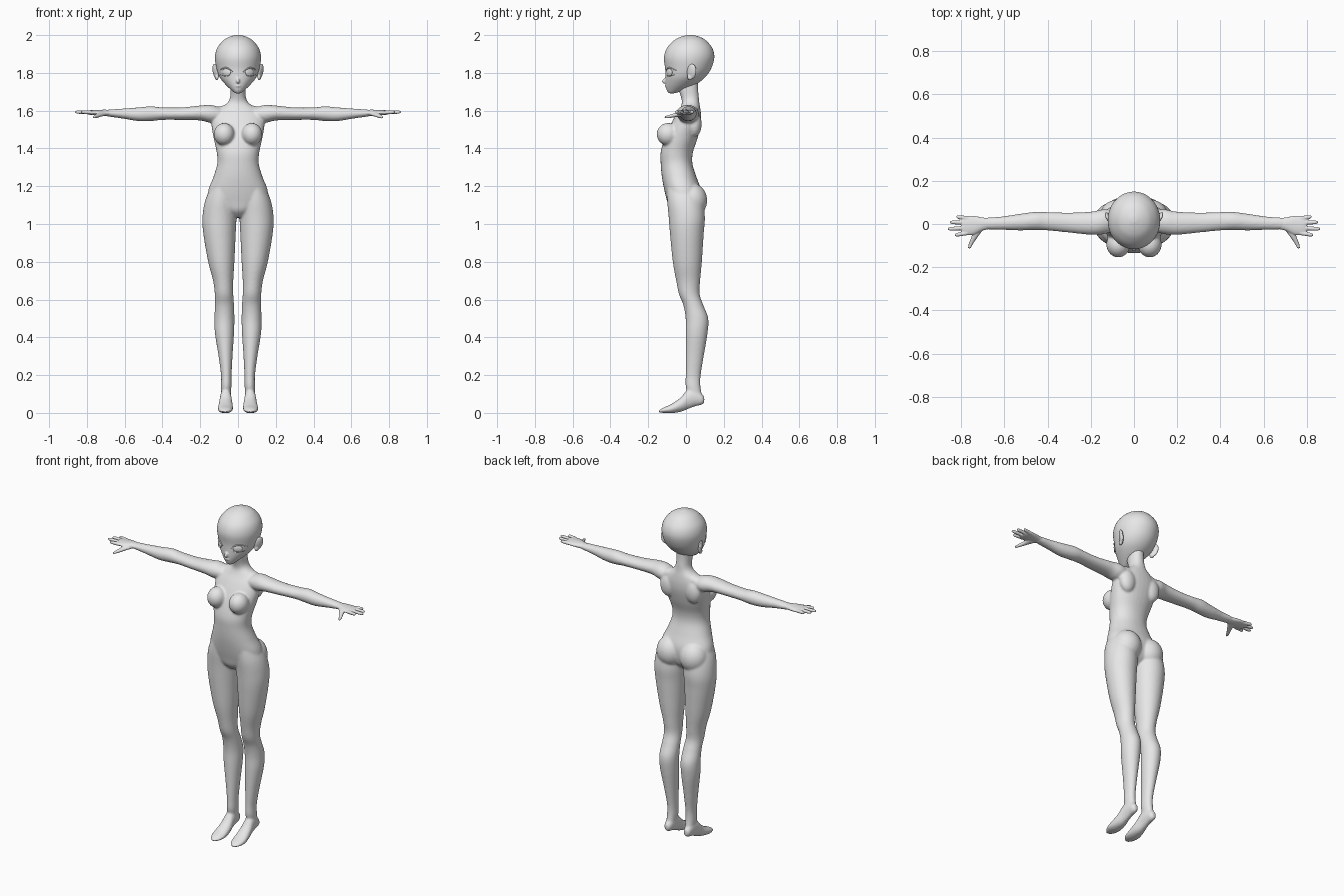
import bpy
import bmesh
import math
from mathutils import Matrix, Vector

cube = bpy.data.objects.get("Cube")
if cube:
    bpy.data.objects.remove(cube, do_unlink=True)

clay = bpy.data.materials.new("light grey clay")
clay.use_nodes = True
clay.diffuse_color = (0.8, 0.8, 0.8, 1)
clay.node_tree.nodes["Principled BSDF"].inputs["Base Color"].default_value = clay.diffuse_color

X, Y, Z = range(3)


def smooth_rows(rows, steps=5):
    """Fill in rows along a smooth spline through the given ones."""
    rows = [Vector(r) for r in rows]
    out = []
    for i in range(len(rows) - 1):
        p, q = rows[i], rows[i + 1]
        before, after = rows[max(i - 1, 0)], rows[min(i + 2, len(rows) - 1)]
        for s in range(steps):
            t = s / steps
            m, n = (q - before) / 2, (after - p) / 2
            out.append(p * (2*t**3 - 3*t**2 + 1) + m * (t**3 - 2*t**2 + t)
                       + q * (3*t**2 - 2*t**3) + n * (t**3 - t**2))
    return out + [rows[-1]]


def loft(bm, axis, rows, mirror=False, power=1.0, sides=32):
    """Skin oval sections; each row is (station, low, high, low, high)."""
    others = [i for i in range(3) if i != axis]
    for sign in ((1, -1) if mirror else (1,)):
        rings = []
        for t, a, b, c, d in smooth_rows(rows):
            ring = []
            for k in range(sides):
                angle = math.tau * k / sides
                u, v = math.cos(angle), math.sin(angle)
                u = math.copysign(abs(u) ** power, u)
                v = math.copysign(abs(v) ** power, v)
                co = [0, 0, 0]
                co[axis] = t
                co[others[0]] = (a + b) / 2 + u * (b - a) / 2
                co[others[1]] = (c + d) / 2 + v * (d - c) / 2
                co[X] *= sign
                ring.append(bm.verts.new(co))
            rings.append(ring)
        for lower, upper in zip(rings, rings[1:]):
            for k in range(sides):
                n = (k + 1) % sides
                bm.faces.new((lower[k], lower[n], upper[n], upper[k]))
        bm.faces.new(rings[0])
        bm.faces.new(rings[-1])


def ball(bm, centre, radii, turn=(0, 0, 0), mirror=False):
    """Add an ellipsoid, turned about x, y and z."""
    for sign in ((1, -1) if mirror else (1,)):
        spin = Matrix.Identity(4)
        for angle, name in zip(turn, "XYZ"):
            spin = Matrix.Rotation(math.radians(angle), 4, name) @ spin
        shape = (Matrix.Diagonal((sign, 1, 1, 1)) @ Matrix.Translation(centre)
                 @ spin @ Matrix.Diagonal((*radii, 1)))
        bmesh.ops.create_uvsphere(bm, u_segments=32, v_segments=20, radius=1, matrix=shape)


def finish(bm, name, voxel=0, relax=0):
    """Make an object, fusing its pieces into one skin if a voxel size is given."""
    bmesh.ops.recalc_face_normals(bm, faces=bm.faces)
    mesh = bpy.data.meshes.new(name)
    bm.to_mesh(mesh)
    bm.free()
    mesh.materials.append(clay)
    mesh.shade_smooth()
    obj = bpy.data.objects.new(name, mesh)
    bpy.context.collection.objects.link(obj)
    if voxel:
        fuse = obj.modifiers.new("fuse", "REMESH")
        fuse.mode = "VOXEL"
        fuse.voxel_size = voxel
        fuse.use_smooth_shade = True
        soft = obj.modifiers.new("soften", "SMOOTH")
        soft.factor = 0.5
        soft.iterations = relax
    return obj


# Torso and neck: height, half width, front, back
bm = bmesh.new()
torso = [(1.035, .03, -.05, .03), (1.07, .09, -.085, .065), (1.12, .155, -.1, .08),
         (1.18, .157, -.115, .08), (1.25, .13, -.128, .055), (1.32, .11, -.134, .034),
         (1.38, .113, -.134, .037), (1.45, .128, -.115, .06), (1.52, .14, -.085, .077),
         (1.57, .135, -.058, .08), (1.61, .1, -.033, .076), (1.64, .058, -.022, .071),
         (1.67, .042, -.026, .068), (1.72, .04, -.042, .064), (1.77, .04, -.042, .064)]
loft(bm, Z, [(z, -w, w, f, b) for z, w, f, b in torso], power=0.92)
ball(bm, (.073, -.095, 1.475), (.055, .06, .06), mirror=True)
ball(bm, (.078, .032, 1.125), (.082, .08, .09), mirror=True)

# Shoulder slope and shoulder blades
ball(bm, (.085, .025, 1.595), (.085, .04, .03), (0, 14, 0), mirror=True)
ball(bm, (.085, .045, 1.53), (.05, .038, .07), mirror=True)

# Legs: height, inner, outer, front, back
loft(bm, Z, [(1.22, .03, .13, -.1, .05), (1.13, .012, .172, -.1, .085),
             (1.04, .008, .188, -.092, .1), (.95, .012, .184, -.085, .094),
             (.8, .019, .158, -.07, .084), (.7, .025, .132, -.052, .075),
             (.63, .025, .123, -.038, .072), (.57, .021, .122, -.014, .092),
             (.5, .019, .125, -.002, .118), (.42, .021, .122, -.002, .114),
             (.3, .029, .103, -.002, .094), (.2, .034, .09, -.002, .078),
             (.14, .035, .09, -.002, .077), (.08, .04, .088, .015, .087)], mirror=True)

# Feet with lifted heels: station, inner, outer, sole, top
loft(bm, Y, [(-.145, .055, .08, .002, .012), (-.12, .034, .1, 0, .028),
             (-.08, .026, .108, -.002, .046), (-.03, .028, .102, .005, .08),
             (.01, .034, .096, .02, .125), (.05, .037, .092, .035, .13),
             (.085, .044, .086, .043, .1), (.097, .055, .075, .055, .085)], mirror=True)

# Arms: station, front, back, bottom, top
loft(bm, X, [(.08, -.03, .06, 1.55, 1.61), (.14, -.047, .068, 1.535, 1.63),
             (.2, -.05, .057, 1.548, 1.627), (.3, -.04, .053, 1.551, 1.617),
             (.4, -.03, .055, 1.551, 1.617), (.46, -.028, .056, 1.545, 1.623),
             (.53, -.03, .047, 1.545, 1.617), (.61, -.027, .035, 1.558, 1.611),
             (.68, -.025, .03, 1.568, 1.606), (.71, -.025, .028, 1.573, 1.603)], mirror=True)
finish(bm, "body", voxel=.006, relax=8)

# Hands: palm, thumb and four fingers
bm = bmesh.new()
loft(bm, X, [(.66, -.022, .026, 1.572, 1.602), (.7, -.03, .03, 1.572, 1.605),
             (.745, -.05, .038, 1.575, 1.604), (.785, -.051, .037, 1.578, 1.602),
             (.8, -.043, .03, 1.583, 1.598)], mirror=True)
loft(bm, Y, [(-.015, .69, .745, 1.572, 1.597), (-.055, .72, .752, 1.566, 1.588),
             (-.09, .744, .765, 1.56, 1.577), (-.113, .757, .769, 1.56, 1.571)], mirror=True)
for root, tip, reach in ((-.042, -.051, .83), (-.018, -.023, .863),
                         (.006, .008, .852), (.027, .033, .822)):
    rows = []
    for along, r in ((0, .01), (.45, .0095), (.85, .0085), (1, .004)):
        y = root + (tip - root) * along
        z = 1.59 + .003 * along
        rows.append((.77 + (reach - .77) * along, y - r, y + r, z - r, z + r))
    loft(bm, X, rows, mirror=True, sides=16)
finish(bm, "hands", voxel=.003, relax=3)

# Head: height, half width, front, back
bm = bmesh.new()
head = [(1.692, .016, -.092, -.06), (1.71, .037, -.103, -.005), (1.74, .068, -.108, .055),
        (1.775, .096, -.109, .1), (1.82, .113, -.11, .132), (1.88, .122, -.117, .15),
        (1.93, .111, -.102, .14), (1.97, .08, -.066, .108), (1.99, .048, -.03, .075),
        (2.001, .012, .008, .034)]
loft(bm, Z, [(z, -w, w, f, b) for z, w, f, b in head], sides=48)
ball(bm, (0, -.108, 1.76), (.009, .022, .014), (25, 0, 0))
ball(bm, (0, -.103, 1.731), (.016, .009, .006))
finish(bm, "head", voxel=.005, relax=3)

# Ears, turned outward at the back
bm = bmesh.new()
ball(bm, (.118, .03, 1.807), (.011, .027, .042), (-12, 8, -28), mirror=True)
ball(bm, (.113, .02, 1.778), (.009, .014, .016), (0, 0, -20), mirror=True)
finish(bm, "ears", voxel=.003, relax=3)


def face_y(x):
    """Depth of the face at eye height."""
    return .011 - .121 * math.sqrt(1 - (x / .113) ** 2)


# Eyes, set shallowly into the face
bm = bmesh.new()
ball(bm, (.06, face_y(.06) + .004, 1.803), (.026, .007, .02), (0, 0, 33), mirror=True)
finish(bm, "eyes")


def face_line(name, x_start, x_end, z_start, z_end, bow, thick):
    """Lay a thin tapered strand across both sides of the face."""
    for sign, side in ((1, "left"), (-1, "right")):
        curve = bpy.data.curves.new(name, "CURVE")
        curve.dimensions = "3D"
        curve.bevel_depth = thick
        curve.bevel_resolution = 2
        curve.use_fill_caps = True
        count = 12
        spline = curve.splines.new("POLY")
        spline.points.add(count)
        for i, point in enumerate(spline.points):
            t = i / count
            x = x_start + (x_end - x_start) * t
            z = z_start + (z_end - z_start) * t + bow * math.sin(math.pi * t)
            point.co = (sign * x, face_y(x) - .002, z, 1)
            point.radius = .3 + math.sin(math.pi * t)
        curve.materials.append(clay)
        obj = bpy.data.objects.new(side + "_" + name, curve)
        bpy.context.collection.objects.link(obj)


# Lashes and brows
face_line("upper_lash", .028, .1, 1.805, 1.812, .018, .003)
face_line("lower_lash", .04, .092, 1.786, 1.79, -.005, .0015)
face_line("brow", .025, .096, 1.84, 1.845, .012, .0015)
